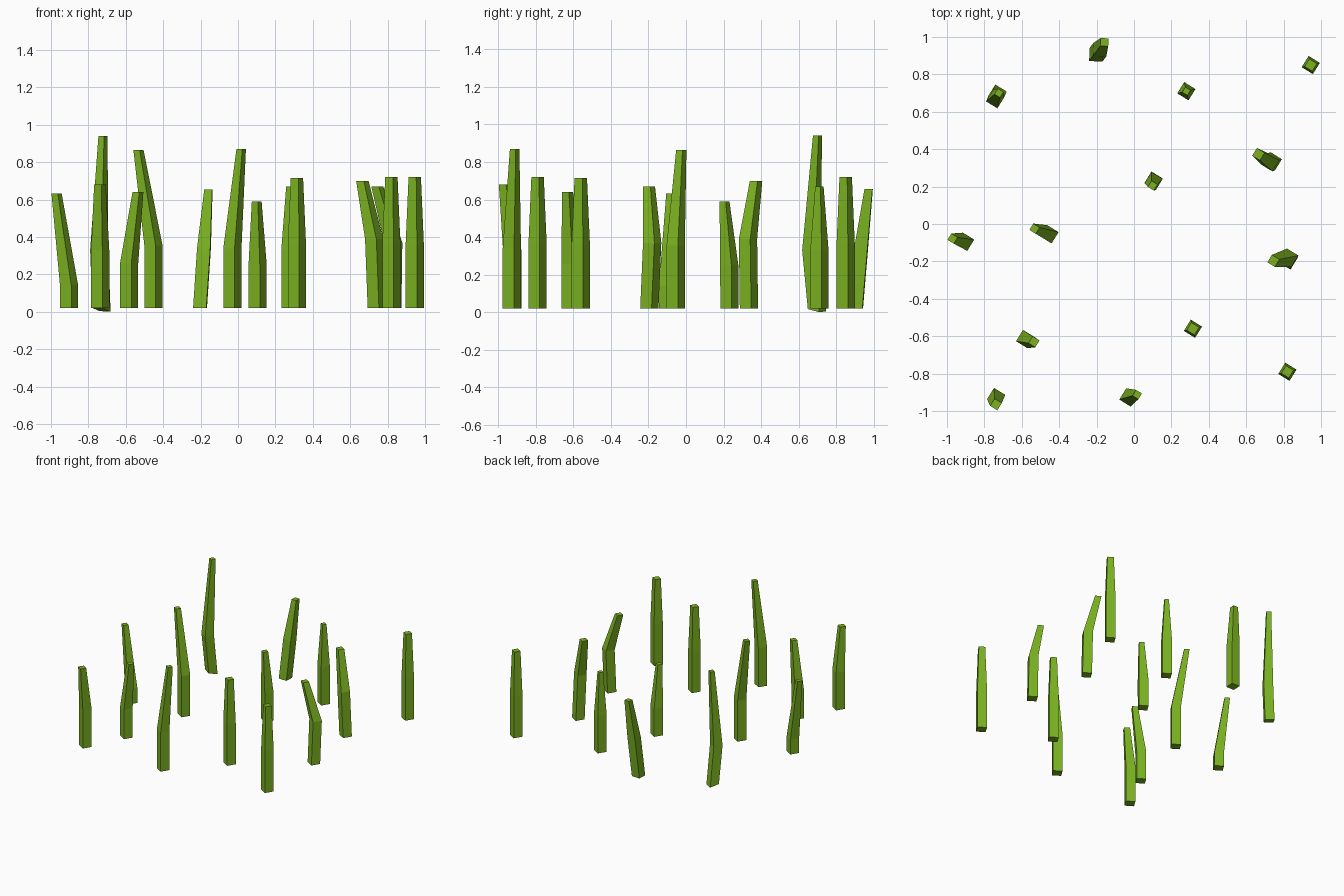
import bpy, bmesh
from math import cos, sin, radians

mat = bpy.data.materials.new("grass_green")
mat.diffuse_color = (0.2, 0.45, 0.015, 1)


def blade(name, base, mid, top, r_top, turn=13.3, tilt=0.0):
    """Four-sided blade: straight foot, bend ring, tapered tip."""
    bm = bmesh.new()
    rings = []
    for i, ((x, y, z), r) in enumerate(((base, 0.05), (mid, 0.05), (top, r_top))):
        ring = []
        for k in range(4):
            a = radians(turn + 90 * k)
            dx, dy = r * cos(a), r * sin(a)
            lean = tilt * (dx + dy) if i == 0 else 0
            ring.append(bm.verts.new((x + dx, y + dy, z + lean)))
        rings.append(ring)
    for lo, hi in zip(rings, rings[1:]):
        for k in range(4):
            n = (k + 1) % 4
            bm.faces.new((lo[k], lo[n], hi[n], hi[k]))
    bm.faces.new(rings[0][::-1])
    bm.faces.new(rings[-1])
    me = bpy.data.meshes.new(name)
    bm.to_mesh(me)
    bm.free()
    me.materials.append(mat)
    bpy.context.collection.objects.link(bpy.data.objects.new(name, me))


# Upright blades: x, y, bend height, top height, tip radius
for i, (x, y, zm, zt, r) in enumerate((
        (0.945, 0.85, 0.36, 0.72, 0.034),
        (0.28, 0.71, 0.33, 0.67, 0.023),
        (0.315, -0.56, 0.36, 0.715, 0.034),
        (0.82, -0.79, 0.36, 0.72, 0.034))):
    blade(f"upright_blade_{i + 1}", (x, y, 0.02), (x, y, zm), (x, y, zt), r)

# Bent blades: base x, y, bend point, tip point, tip radius
for i, (bx, by, mid, top, r) in enumerate((
        (0.742, 0.335, (0.728, 0.33, 0.39), (0.665, 0.373, 0.70), 0.034),
        (0.105, 0.232, (0.105, 0.23, 0.25), (0.10, 0.205, 0.59), 0.027),
        (-0.903, -0.095, (-0.903, -0.095, 0.14), (-0.97, -0.078, 0.633), 0.028),
        (-0.452, -0.055, (-0.452, -0.055, 0.355), (-0.532, -0.025, 0.865), 0.028),
        (0.825, -0.195, (0.83, -0.18, 0.37), (0.745, -0.197, 0.67), 0.033),
        (-0.582, -0.615, (-0.582, -0.615, 0.26), (-0.535, -0.63, 0.64), 0.03),
        (-0.737, -0.925, (-0.737, -0.925, 0.33), (-0.738, -0.965, 0.68), 0.032),
        (-0.03, -0.927, (-0.03, -0.927, 0.34), (0.017, -0.912, 0.87), 0.026))):
    blade(f"bent_blade_{i + 1}", (bx, by, 0.02), mid, top, r)

# Leaning blade at the back, turned nearly square to the front
blade("back_leaning_blade", (-0.203, 0.905, 0.02), (-0.182, 0.932, 0.34),
      (-0.158, 0.972, 0.655), 0.03, turn=42)
# Tallest blade with a slanted foot
blade("tall_blade", (-0.73, 0.697, 0.011), (-0.742, 0.667, 0.33),
      (-0.722, 0.70, 0.94), 0.025, tilt=-0.17)
